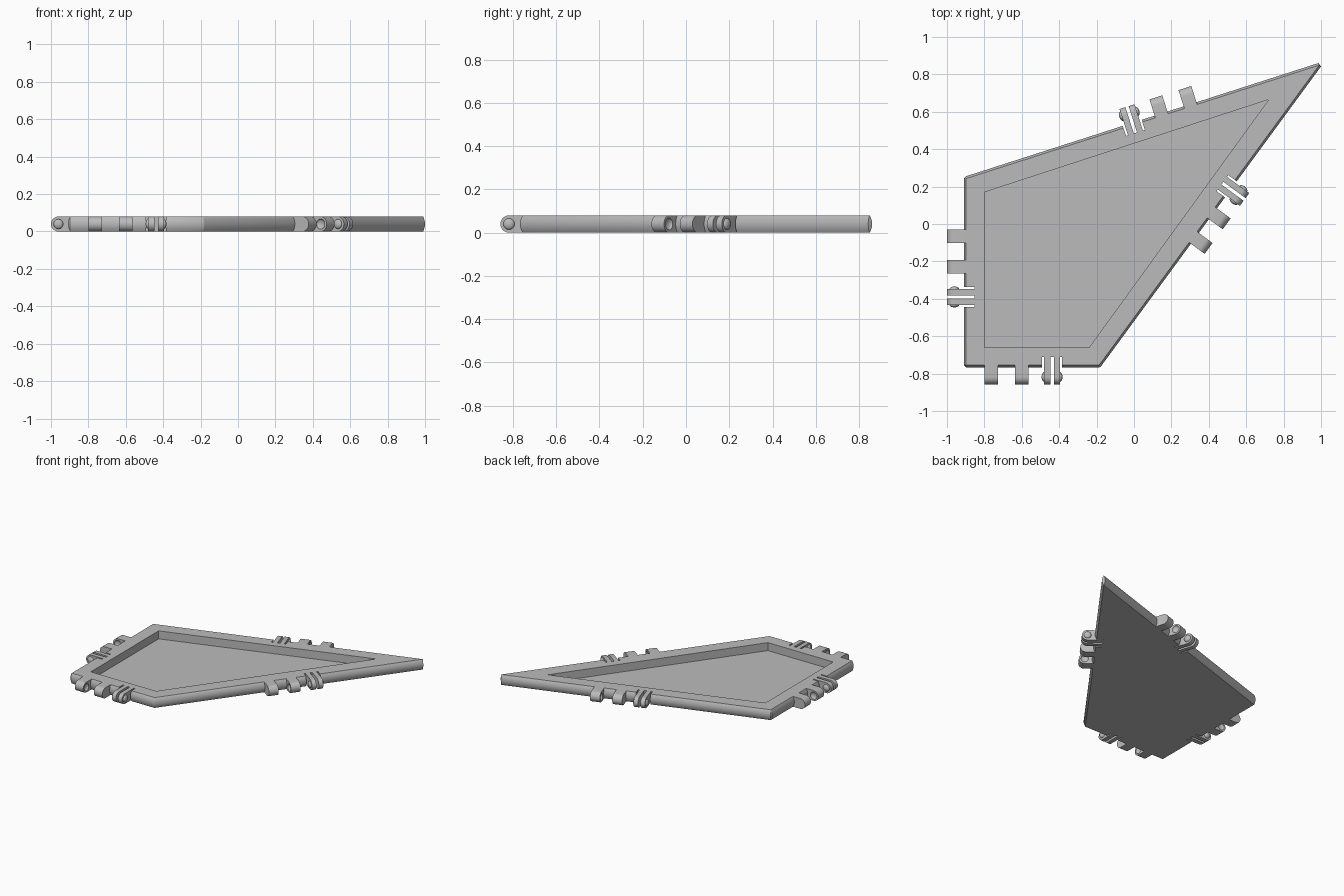
import bpy, bmesh, math
from mathutils import Matrix, Vector

cube = bpy.data.objects.get("Cube")
if cube:
    bpy.data.objects.remove(cube, do_unlink=True)

H = 0.08          # plate thickness
MID = H / 2
BULGE = 0.012     # how far the rim swells at mid height
FLOOR = 0.018     # floor height of the recess
AXIS = 0.051      # hinge axis distance outside the rim
CORE = [Vector(p) for p in ((-0.897, -0.755), (-0.187, -0.755), (0.99, 0.849), (-0.897, 0.243))]
RECESS = [(-0.80, -0.66), (-0.24, -0.66), (0.72, 0.665), (-0.80, 0.17)]
CLIP_AT = [0.459, 1.175, 1.046, 0.633]   # clip position along each edge
NAMES = ["front", "left", "back", "right"]

grey = bpy.data.materials.new("plain grey")
grey.use_nodes = True
grey.diffuse_color = (0.5, 0.5, 0.5, 1)
grey.node_tree.nodes["Principled BSDF"].inputs["Base Color"].default_value = (0.5, 0.5, 0.5, 1)


def finish(bm, name, matrix=None):
    """Turn a bmesh into a grey object."""
    bmesh.ops.recalc_face_normals(bm, faces=bm.faces)
    if matrix:
        bm.transform(matrix)
    mesh = bpy.data.meshes.new(name)
    bm.to_mesh(mesh)
    bm.free()
    mesh.materials.append(grey)
    ob = bpy.data.objects.new(name, mesh)
    bpy.context.collection.objects.link(ob)
    return ob


def select(ob):
    bpy.ops.object.select_all(action='DESELECT')
    ob.select_set(True)
    bpy.context.view_layer.objects.active = ob


def cut(ob, cutters):
    """Subtract the cutters and throw them away."""
    select(ob)
    for c in cutters:
        c.hide_render = True
        mod = ob.modifiers.new("cut", 'BOOLEAN')
        mod.operation, mod.solver, mod.object = 'DIFFERENCE', 'EXACT', c
        bpy.ops.object.modifier_apply(modifier=mod.name)
    for c in cutters:
        bpy.data.objects.remove(c, do_unlink=True)


def smooth(ob):
    select(ob)
    bpy.ops.object.shade_smooth_by_angle(angle=math.radians(30))


def box(name, x0, x1, y0, y1, z0, z1, matrix):
    bm = bmesh.new()
    bmesh.ops.create_cube(bm, size=1)
    fit = (Matrix.Translation(((x0 + x1) / 2, (y0 + y1) / 2, (z0 + z1) / 2))
           @ Matrix.Diagonal((x1 - x0, y1 - y0, z1 - z0, 1)))
    return finish(bm, name, matrix @ fit)


def lug(name, y0, y1, matrix):
    """Round-ended hinge lug reaching out from the rim."""
    bm = bmesh.new()
    pts = [(-BULGE, 0), (-BULGE, H)]
    for i in range(17):
        a = math.pi / 2 - math.pi * i / 16
        pts.append((AXIS + MID * math.cos(a), MID + MID * math.sin(a)))
    face = bm.faces.new([bm.verts.new((x, y0, z)) for x, z in pts])
    out = bmesh.ops.extrude_face_region(bm, geom=[face])
    bmesh.ops.translate(bm, vec=(0, y1 - y0, 0),
                        verts=[v for v in out["geom"] if isinstance(v, bmesh.types.BMVert)])
    return finish(bm, name, matrix)


def button(name, y, matrix, scale=1.0):
    """Flattened ball on the hinge axis, used as snap bump and as socket cutter."""
    bm = bmesh.new()
    bmesh.ops.create_uvsphere(bm, u_segments=24, v_segments=12, radius=1)
    fit = (Matrix.Translation((AXIS, y, MID)) @ Matrix.Diagonal((0.026 * scale, 0.014 * scale, 0.026 * scale, 1))
           @ Matrix.Rotation(math.pi / 2, 4, 'X'))
    return finish(bm, name, matrix @ fit)


# Edge frames: local x points outward, y runs along the edge
normals, frames = [], []
for i in range(4):
    d = (CORE[(i + 1) % 4] - CORE[i]).normalized()
    n = Vector((d.y, -d.x))
    o = CORE[i] + n * BULGE + d * CLIP_AT[i]
    normals.append(n)
    frames.append(Matrix(((n.x, d.x, 0, o.x), (n.y, d.y, 0, o.y), (0, 0, 1, 0), (0, 0, 0, 1))))

# Plate: swollen rim rings, then the recess wall and floor
bm = bmesh.new()
rings = []
for k in range(9):
    z = H * k / 8
    b = BULGE * (1 - ((z - MID) / MID) ** 2)
    ring = []
    for i in range(4):
        for n in (normals[i - 1], normals[i]):
            p = CORE[i] + n * b
            ring.append(bm.verts.new((p.x, p.y, z)))
    rings.append(ring)
for z in (H, FLOOR):
    rings.append([bm.verts.new((x, y, z)) for x, y in RECESS for _ in range(2)])
for low, high in zip(rings, rings[1:]):
    for i in range(8):
        j = (i + 1) % 8
        bm.faces.new((low[i], low[j], high[j], high[i]))
bm.faces.new(rings[0])
bm.faces.new(rings[-1])
bmesh.ops.remove_doubles(bm, verts=bm.verts, dist=1e-5)
plate = finish(bm, "kite_plate")

# Slots that free the clip arms
slots = []
for m in frames:
    for y0, y1 in ((-0.053, -0.042), (-0.009, 0.009), (0.042, 0.053)):
        slots.append(box("slot_cutter", -0.056, 0.05, y0, y1, -0.05, H + 0.05, m))
cut(plate, slots)
smooth(plate)

# Hinge parts on every edge
for side, m in zip(NAMES, frames):
    # Two socket knuckles whose dimples face each other
    for label, y, s in (("inner", -0.162, -1), ("outer", -0.325, 1)):
        k = lug(f"{side}_{label}_knuckle", y - 0.036, y + 0.036, m)
        cut(k, [button("socket_cutter", y + s * 0.036, m, 1.05)])
        smooth(k)
    # Two clip arms with snap bumps on their outer faces
    for label, s in (("first", -1), ("second", 1)):
        smooth(lug(f"{side}_{label}_clip_arm", min(s * 0.009, s * 0.042), max(s * 0.009, s * 0.042), m))
        smooth(button(f"{side}_{label}_snap_bump", s * 0.042, m))
